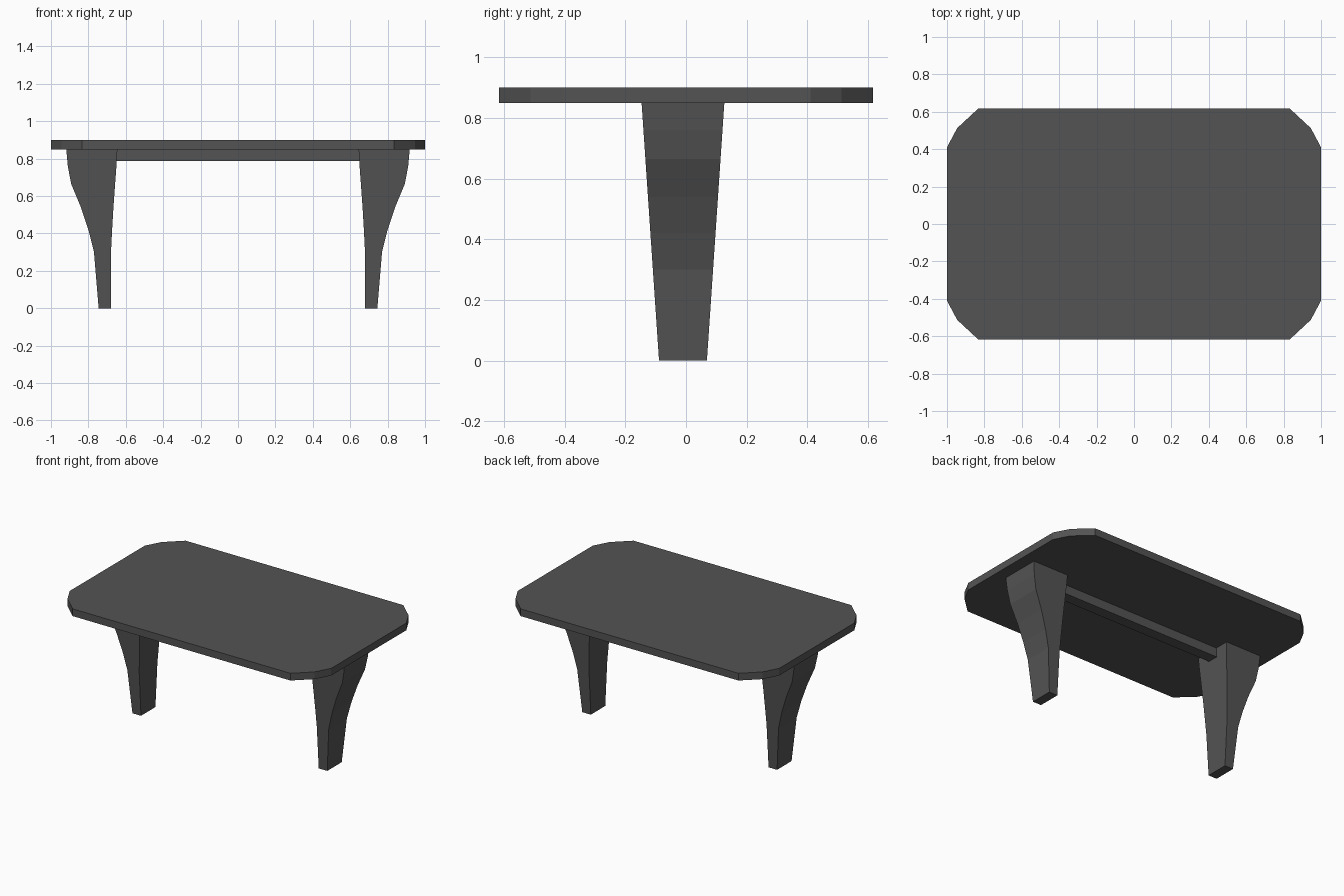
import bpy, bmesh

if "Cube" in bpy.data.objects:
    bpy.data.objects.remove(bpy.data.objects["Cube"])

LEG_Y = -0.01  # legs and rail sit slightly off the centre line

# Dark finish shared by every part
dark = bpy.data.materials.new("dark_finish")
dark.diffuse_color = (0.088, 0.088, 0.088, 1)
dark.use_nodes = True
dark.node_tree.nodes["Principled BSDF"].inputs["Base Color"].default_value = dark.diffuse_color


def finish(name, bm):
    bmesh.ops.recalc_face_normals(bm, faces=bm.faces)
    mesh = bpy.data.meshes.new(name)
    bm.to_mesh(mesh)
    bm.free()
    mesh.materials.append(dark)
    obj = bpy.data.objects.new(name, mesh)
    bpy.context.collection.objects.link(obj)
    return obj


def loft(name, rings):
    """Skin a stack of matching rings and cap both ends."""
    bm = bmesh.new()
    loops = [[bm.verts.new(p) for p in ring] for ring in rings]
    n = len(loops[0])
    for a, b in zip(loops, loops[1:]):
        for i in range(n):
            j = (i + 1) % n
            bm.faces.new((a[i], a[j], b[j], b[i]))
    bm.faces.new(loops[0])
    bm.faces.new(loops[-1])
    return finish(name, bm)


# Tabletop: rectangle with two-segment clipped corners
corner = [(1.0, 0.41), (0.945, 0.513), (0.833, 0.617)]
outline = []
for sx, sy in ((1, 1), (-1, 1), (-1, -1), (1, -1)):
    pts = [(x * sx, y * sy) for x, y in corner]
    outline += pts if sx * sy > 0 else pts[::-1]
loft("tabletop", [[(x, y, z) for x, y in outline] for z in (0.85, 0.90)])

# Legs: (height, inner x, outer x), depth tapering towards the floor
profile = [(0.0, 0.68, 0.745), (0.30, 0.679, 0.77), (0.42, 0.673, 0.80),
           (0.54, 0.666, 0.84), (0.665, 0.657, 0.892),
           (0.76, 0.65, 0.91), (0.85, 0.645, 0.918)]
for name, side in (("left_leg", -1), ("right_leg", 1)):
    rings = []
    for z, xi, xo in profile:
        h = 0.079 + (0.1365 - 0.079) * z / 0.85
        rings.append([(side * xi, LEG_Y - h, z), (side * xo, LEG_Y - h, z),
                      (side * xo, LEG_Y + h, z), (side * xi, LEG_Y + h, z)])
    loft(name, rings)

# Support rail under the top, joining the legs
bm = bmesh.new()
bmesh.ops.create_cube(bm, size=1)
bmesh.ops.scale(bm, vec=(1.31, 0.075, 0.063), verts=bm.verts)
bmesh.ops.translate(bm, vec=(0, LEG_Y, 0.8185), verts=bm.verts)
finish("support_rail", bm)
